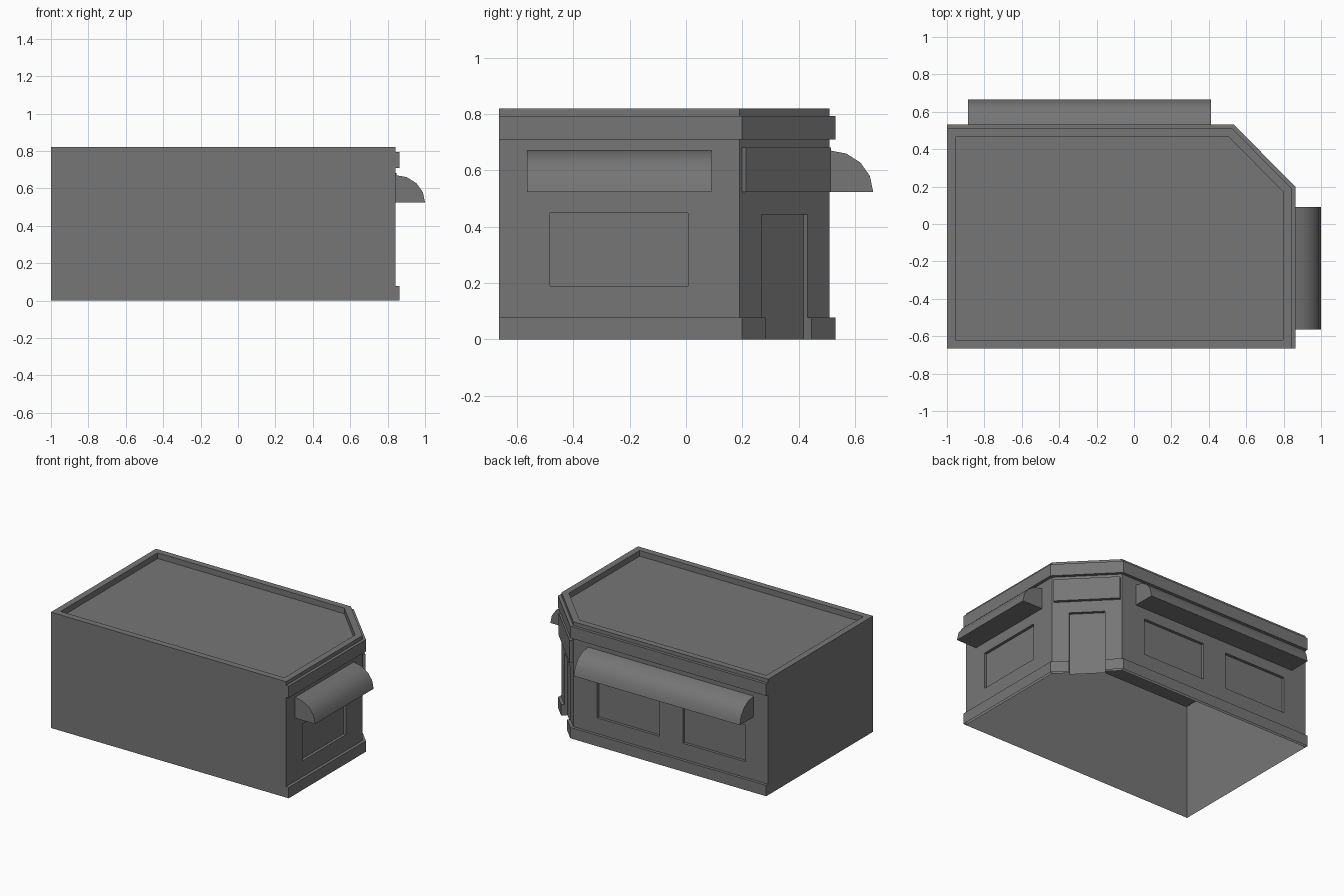
import bpy, bmesh, math
from mathutils import Matrix, Vector

if "Cube" in bpy.data.objects:
    bpy.data.objects.remove(bpy.data.objects["Cube"])

WX, WY, LX, FY = 0.842, 0.51, -1.0, -0.665    # wall planes
CX, CY = 0.526, 0.19                          # chamfer start points
MID = ((WX + CX) / 2, (WY + CY) / 2)

grey = bpy.data.materials.new("dark_grey")
grey.diffuse_color = (0.18, 0.18, 0.18, 1)
grey.use_nodes = True
grey.node_tree.nodes["Principled BSDF"].inputs["Base Color"].default_value = grey.diffuse_color


def street_path(d):
    """Right wall, chamfer and back wall, offset outwards by d."""
    k = d * math.tan(math.radians(22.5))
    return [(WX + d, FY), (WX + d, CY + k), (CX + k, WY + d), (LX, WY + d)]


def finish(bm, name):
    bmesh.ops.recalc_face_normals(bm, faces=bm.faces)
    me = bpy.data.meshes.new(name)
    bm.to_mesh(me)
    bm.free()
    me.materials.append(grey)
    ob = bpy.data.objects.new(name, me)
    bpy.context.collection.objects.link(ob)
    return ob


def loft(name, loops):
    """Closed solid through stacked loops of 3D points."""
    bm = bmesh.new()
    rings = [[bm.verts.new(p) for p in lp] for lp in loops]
    n = len(rings[0])
    for a, b in zip(rings, rings[1:]):
        for i in range(n):
            j = (i + 1) % n
            bm.faces.new((a[i], a[j], b[j], b[i]))
    bm.faces.new(rings[0])
    bm.faces.new(rings[-1])
    return finish(bm, name)


def at_z(pts, z):
    return [(x, y, z) for x, y in pts]


def wall_frame(x, y, deg):
    """Local x runs along the wall, local y points outwards."""
    return Matrix.Translation((x, y, 0)) @ Matrix.Rotation(math.radians(deg), 4, 'Z')


def box(name, frame, w, y0, y1, z0, z1):
    pts = [(-w / 2, y0), (w / 2, y0), (w / 2, y1), (-w / 2, y1)]
    return loft(name, [[frame @ Vector(p) for p in at_z(pts, z)] for z in (z0, z1)])


def cut(ob, cutter):
    mod = ob.modifiers.new("cut", 'BOOLEAN')
    mod.operation, mod.solver, mod.object = 'DIFFERENCE', 'EXACT', cutter
    bpy.context.view_layer.objects.active = ob
    bpy.ops.object.modifier_apply(modifier=mod.name)


def open_underside(ob):
    bm = bmesh.new()
    bm.from_mesh(ob.data)
    floor = [f for f in bm.faces if all(abs(v.co.z) < 1e-4 for v in f.verts)]
    bmesh.ops.delete(bm, geom=floor, context='FACES')
    bm.to_mesh(ob.data)
    bm.free()


# Building shell with parapet and sunken roof
outer = street_path(0) + [(LX, FY)]
t = 0.045
inner = street_path(-t) + [(LX + t, FY + t)]
inner[0] = (WX - t, FY + t)
inner[3] = (LX + t, WY - t)
body = loft("building_shell", [at_z(outer, 0), at_z(outer, 0.82),
                               at_z(inner, 0.82), at_z(inner, 0.78)])


# Trim bands along the two street sides and the corner
def trim(name, z0, z1):
    ring = street_path(0.021) + street_path(0)[::-1]
    return loft(name, [at_z(ring, z0), at_z(ring, z1)])


base = trim("base_trim", 0, 0.077)
trim("cornice_trim", 0.71, 0.794)

# Recessed windows and door
corner = wall_frame(*MID, -math.degrees(math.atan2(WY - CY, WX - CX)))
right_win = wall_frame(WX, -0.2375, -90)
cutters = [box("window_cutter", f, 0.49, -0.02, 0.1, 0.189, 0.449)
           for f in (right_win, wall_frame(0.095, WY, 0), wall_frame(-0.578, WY, 0))]
door = box("door_cutter", corner, 0.23, -0.02, 0.1, -0.1, 0.443)
cut(base, door)
for c in cutters + [door]:
    cut(body, c)
    bpy.data.objects.remove(c)
for ob in (body, base):
    open_underside(ob)

# Sign board over the door
box("sign_board", corner, 0.425, 0, 0.021, 0.524, 0.682)


# Quarter-round awnings, smooth on the curve
def awning(name, frame, w, depth):
    prof = [(0, 0.524)] + [(depth * math.cos(a), 0.524 + 0.147 * math.sin(a))
                           for a in (i * math.pi / 8 for i in range(5))]
    ob = loft(name, [[frame @ Vector((x, y, z)) for y, z in prof] for x in (-w / 2, w / 2)])
    bpy.ops.object.select_all(action='DESELECT')
    ob.select_set(True)
    bpy.context.view_layer.objects.active = ob
    bpy.ops.object.shade_smooth_by_angle(angle=math.radians(40))


awning("right_awning", wall_frame(WX, -0.2375, -90), 0.655, 0.158)
awning("back_awning", wall_frame(-0.2375, WY, 0), 1.3, 0.155)
